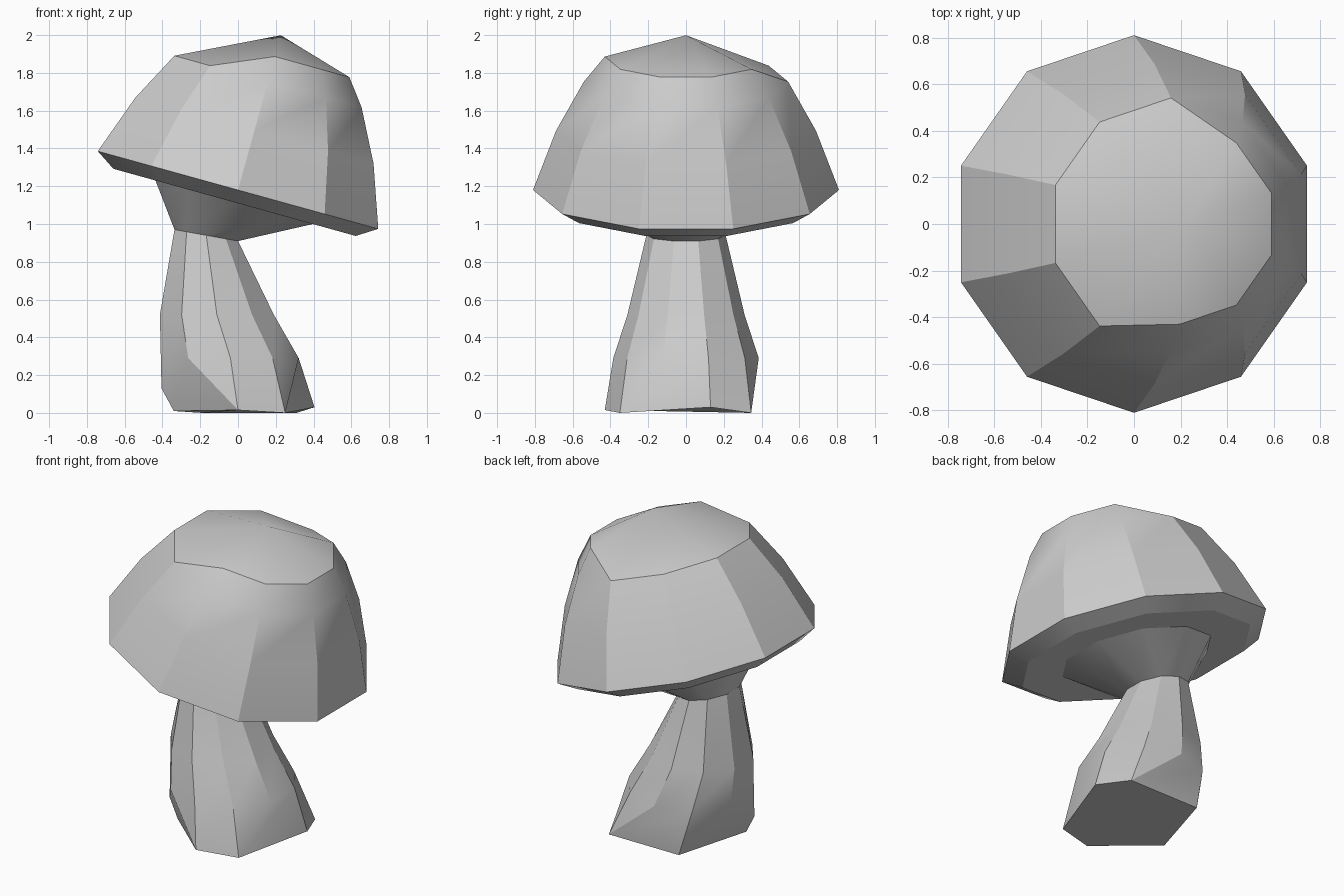
import bpy, bmesh, math

if "Cube" in bpy.data.objects:
    bpy.data.objects.remove(bpy.data.objects["Cube"])

TILT = math.atan(0.277)
C, S = math.cos(TILT), math.sin(TILT)
ANG = [math.radians(18 + 36 * i) for i in range(10)]


def tilt(u, y, w):
    # cap space (leaning towards +x) to world space
    return (u * C + w * S, y, 1.18 + w * C - u * S)


def cap_ring(r, w):
    return [tilt(r * math.cos(a), r * math.sin(a), w) for a in ANG]


def stem_ring(cx, rx, ry, z, slope=0.0):
    return [(cx + rx * math.cos(a), ry * math.sin(a), z - slope * rx * math.cos(a)) for a in ANG]


def add_ring(bm, pts):
    return [bm.verts.new(p) for p in pts]


def bridge(bm, a, b):
    for i in range(10):
        j = (i + 1) % 10
        bm.faces.new((a[i], a[j], b[j], b[i]))


def finish(bm, name, angle):
    bmesh.ops.remove_doubles(bm, verts=bm.verts, dist=0.0005)
    bmesh.ops.recalc_face_normals(bm, faces=bm.faces)
    me = bpy.data.meshes.new(name)
    bm.to_mesh(me)
    bm.free()
    ob = bpy.data.objects.new(name, me)
    bpy.context.collection.objects.link(ob)
    bpy.ops.object.select_all(action='DESELECT')
    ob.select_set(True)
    bpy.context.view_layer.objects.active = ob
    bpy.ops.object.shade_smooth_by_angle(angle=math.radians(angle))


# Cap: tilted ten-sided dome with a flat underside
bm = bmesh.new()
rings = [add_ring(bm, cap_ring(r, w)) for r, w in
         [(0.70, -0.068), (0.81, 0.0), (0.688, 0.326), (0.541, 0.595)]]
for a, b in zip(rings, rings[1:]):
    bridge(bm, a, b)
bm.faces.new(rings[0][::-1])
top = rings[-1]
apex = bm.verts.new(tilt(0, 0, 0.85))

# Cap crown: the right-hand half keeps an extra shoulder ring
shoulder_pts = cap_ring(0.43, 0.733)
right = [7, 8, 9, 0, 1]
shoulder = {i: bm.verts.new(shoulder_pts[i]) for i in right}
for i, j in zip(right, right[1:]):
    bm.faces.new((top[i], top[j], shoulder[j], shoulder[i]))
    bm.faces.new((shoulder[i], shoulder[j], apex))
for i in range(2, 6):
    bm.faces.new((top[i], top[i + 1], apex))
bm.faces.new((top[1], top[2], shoulder[1]))
bm.faces.new((shoulder[1], top[2], apex))
bm.faces.new((top[6], top[7], shoulder[7]))
bm.faces.new((top[6], shoulder[7], apex))
finish(bm, "mushroom_cap", 30)

# Stem: six-cornered foot, bent trunk, neck, and flare under the cap
fA, fB, fC = (0, -0.43, 0.015), (0.25, -0.35, 0), (0.405, 0.13, 0.03)
fD, fE, fF = (0.31, 0.345, 0), (-0.34, -0.13, 0.01), (-0.19, 0.345, 0)
low = stem_ring(-0.04, 0.38, 0.385, 0.29)
low[5] = (-0.405, -0.12, 0.13)
bm = bmesh.new()
levels = [
    [fC, fD, fD, fF, fF, fE, fA, fA, fB, fB],
    low,
    stem_ring(-0.112, 0.317, 0.31, 0.52),
    stem_ring(-0.168, 0.177, 0.21, 0.94, 0.18),
    cap_ring(0.46, -0.064),
]
rings = [add_ring(bm, p) for p in levels]
for a, b in zip(rings, rings[1:]):
    bridge(bm, a, b)
foot = [rings[0][i] for i in (0, 1, 3, 5, 6, 8)]
bm.faces.new(foot[::-1])
finish(bm, "mushroom_stem", 30)
